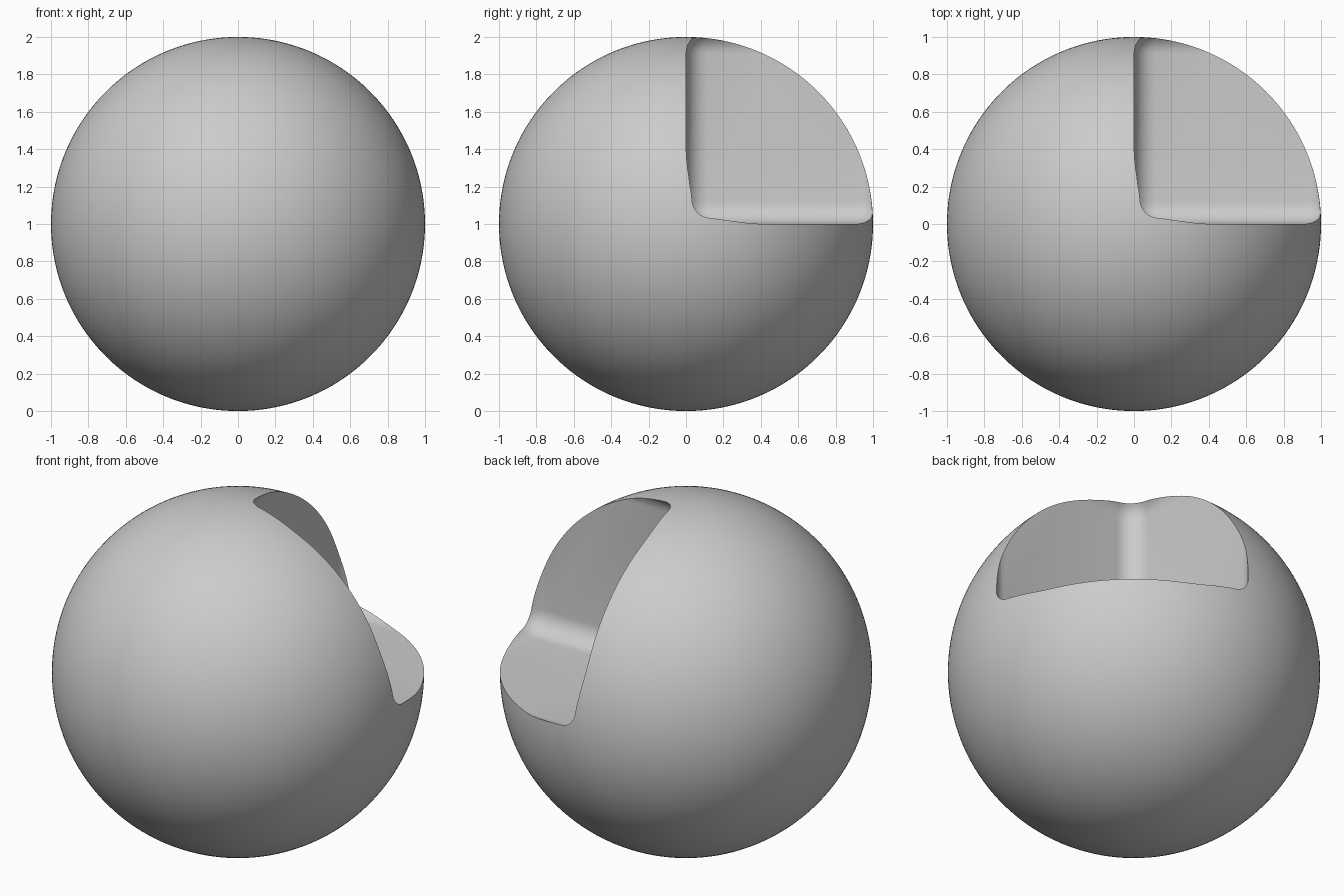
import bpy
import math

default = bpy.data.objects.get("Cube")
if default:
    bpy.data.objects.remove(default, do_unlink=True)

RADIUS = 1.0
CUT = 1.03      # side of the rounded block taken out of one octant
FILLET = 0.12   # rounding of the block's edges

grey = bpy.data.materials.new("light_grey")
grey.use_nodes = True
colour = (0.6, 0.6, 0.6, 1.0)
grey.diffuse_color = colour
grey.node_tree.nodes["Principled BSDF"].inputs["Base Color"].default_value = colour


def apply(obj, modifier):
    bpy.context.view_layer.objects.active = obj
    bpy.ops.object.modifier_apply(modifier=modifier.name)


# Rounded block with one corner at the ball's centre
bpy.ops.mesh.primitive_cube_add(size=CUT, location=(CUT / 2, CUT / 2, RADIUS + CUT / 2))
cutter = bpy.context.object
cutter.name = "octant_cutter"
cutter.data.materials.append(grey)
bevel = cutter.modifiers.new("rounding", 'BEVEL')
bevel.width = FILLET
bevel.segments = 8
apply(cutter, bevel)

# Ball
bpy.ops.mesh.primitive_ico_sphere_add(subdivisions=6, radius=RADIUS, location=(0, 0, RADIUS))
ball = bpy.context.object
ball.name = "notched_ball"
ball.data.materials.append(grey)

# Filleted notch in the left, back, upper octant
notch = ball.modifiers.new("notch", 'BOOLEAN')
notch.operation = 'DIFFERENCE'
notch.solver = 'EXACT'
notch.object = cutter
apply(ball, notch)
bpy.data.objects.remove(cutter, do_unlink=True)

# Smooth surfaces with a crisp rim
bpy.ops.object.select_all(action='DESELECT')
ball.select_set(True)
bpy.context.view_layer.objects.active = ball
bpy.ops.object.shade_smooth_by_angle(angle=math.radians(30))
